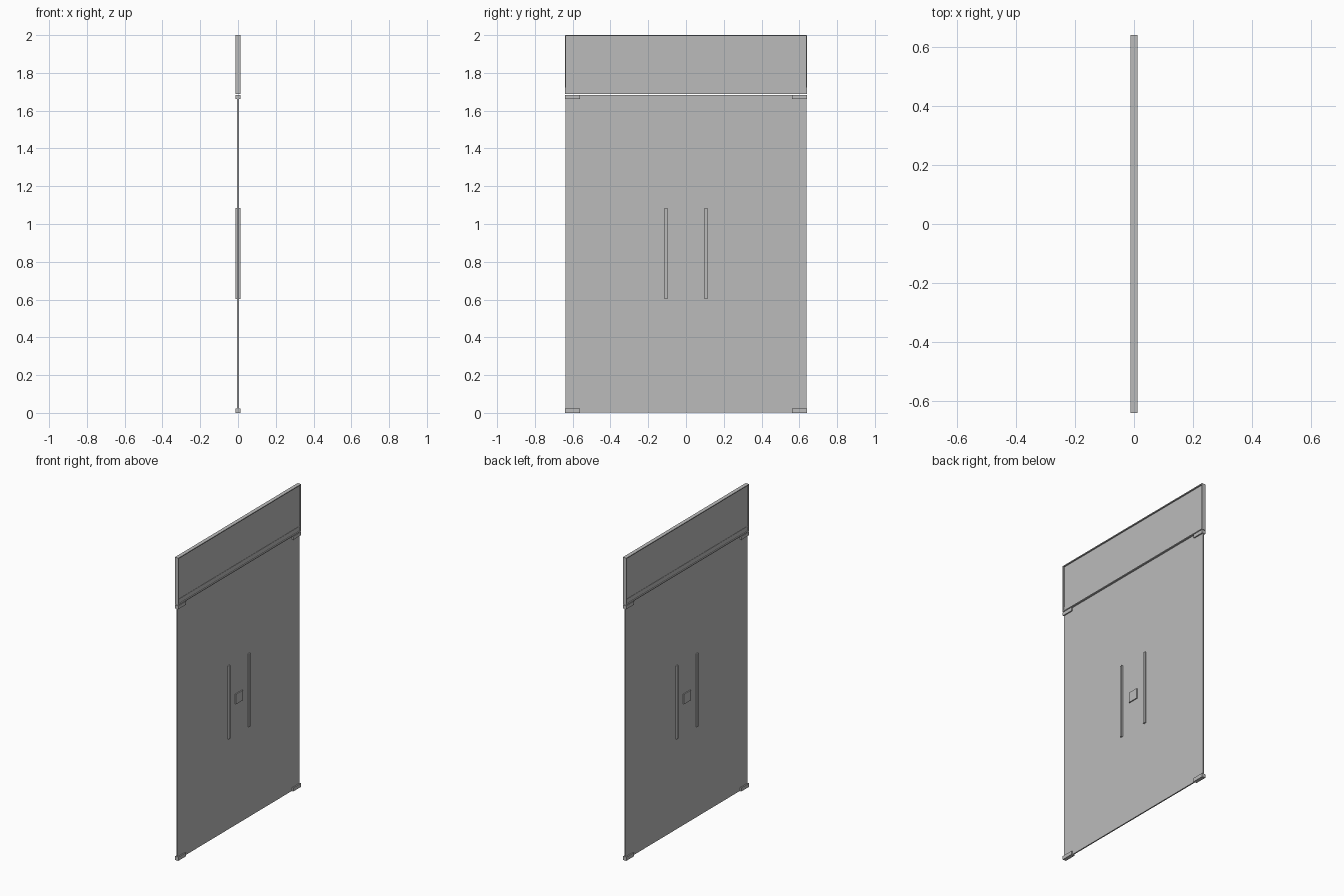
import bpy

if "Cube" in bpy.data.objects:
    bpy.data.objects.remove(bpy.data.objects["Cube"], do_unlink=True)

grey = bpy.data.materials.new("neutral_grey")
grey.use_nodes = True
grey.diffuse_color = (0.5, 0.5, 0.5, 1)
grey.node_tree.nodes["Principled BSDF"].inputs["Base Color"].default_value = (0.5, 0.5, 0.5, 1)


def box(name, thick, y0, y1, z0, z1):
    """Box centred on x = 0 spanning the given y and z ranges."""
    bpy.ops.mesh.primitive_cube_add(size=1, location=(0, (y0 + y1) / 2, (z0 + z1) / 2))
    ob = bpy.context.object
    ob.name = name
    ob.scale = (thick, abs(y1 - y0), z1 - z0)
    bpy.ops.object.transform_apply(location=False, rotation=False, scale=True)
    ob.data.materials.append(grey)
    return ob


HALF = 0.64        # half width of the doorway
DOOR_TOP = 1.684   # top of the door leaves
TRANSOM = 1.687    # underside of the transom
TOP = 2.0
DEEP = 0.025       # thickness of frame and fittings
GLASS = 0.008      # thickness of the panes
RIM = 0.006

# Transom pane with its thin rim and shallow bottom rail
box("transom_pane", GLASS, -HALF + RIM, HALF - RIM, TRANSOM + RIM, TOP - RIM)
box("transom_top_rim", DEEP, -HALF, HALF, TOP - RIM, TOP)
box("transom_bottom_rim", DEEP, -HALF, HALF, TRANSOM, TRANSOM + RIM)
box("transom_rail", GLASS + 0.004, -HALF + RIM, HALF - RIM, TRANSOM + RIM, TRANSOM + 0.035)

for side, s in (("right", -1), ("left", 1)):
    box(side + "_transom_rim", DEEP, s * (HALF - RIM), s * HALF, TRANSOM + RIM, TOP - RIM)
    # Door leaf, corner patches and pull bar
    box(side + "_door_leaf", GLASS, s * 0.0004, s * (HALF - 0.002), 0.003, DOOR_TOP)
    box(side + "_bottom_patch", DEEP - 0.001, s * 0.56, s * HALF, 0, 0.024)
    box(side + "_top_patch", DEEP - 0.001, s * 0.56, s * HALF, 1.662, DOOR_TOP)
    box(side + "_pull_bar", DEEP, s * 0.098, s * 0.114, 0.602, 1.085)

# Lock case across the meeting edges
box("lock_case", DEEP - 0.003, -0.035, 0.035, 0.803, 0.869)
